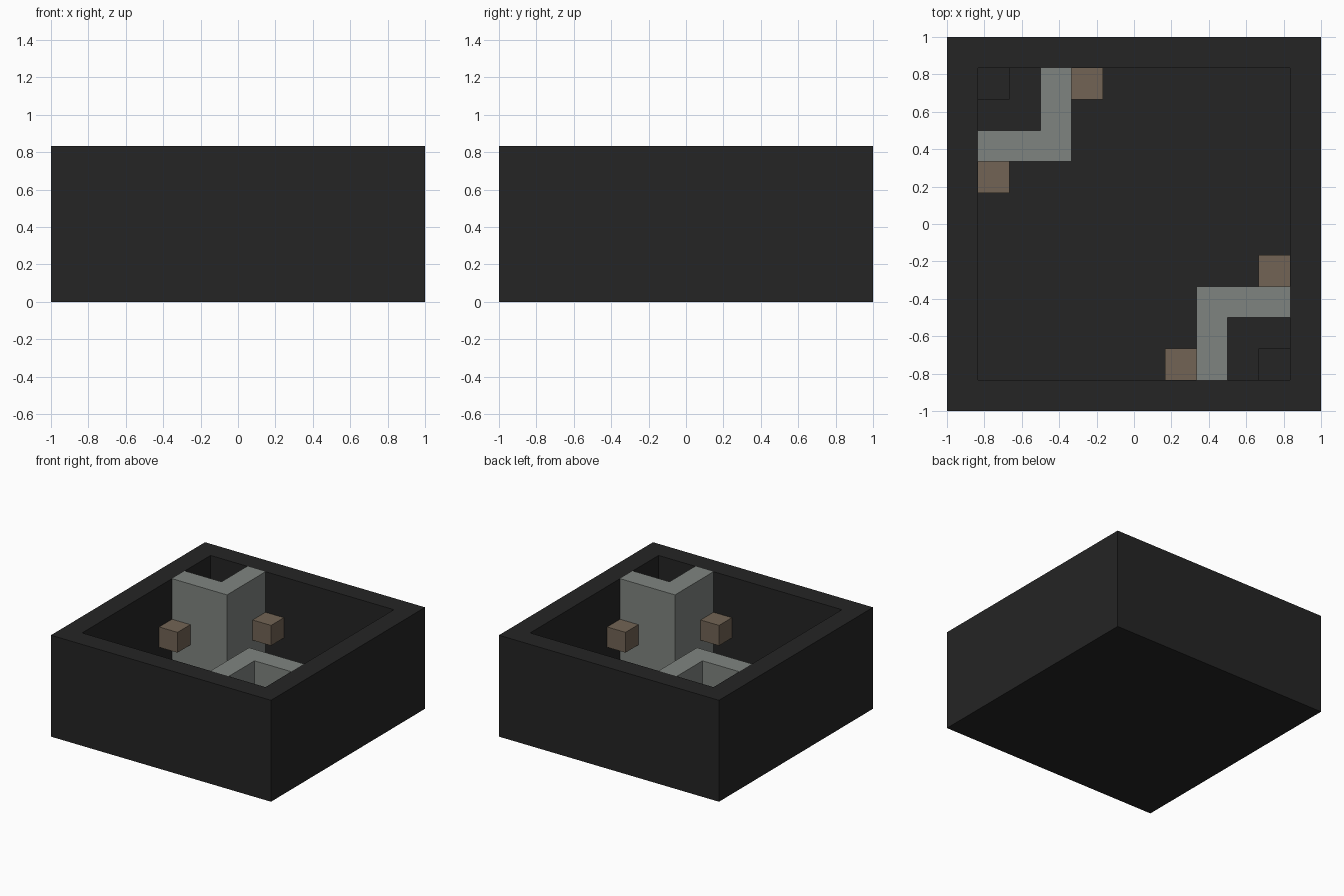
import bpy
import bmesh

U = 1 / 6  # one block of the model

start = bpy.data.objects.get("Cube")
if start:
    bpy.data.objects.remove(start, do_unlink=True)


def make_material(name, rgb):
    mat = bpy.data.materials.new(name)
    mat.use_nodes = True
    colour = (*rgb, 1)
    mat.diffuse_color = colour
    bsdf = next(n for n in mat.node_tree.nodes if n.type == "BSDF_PRINCIPLED")
    bsdf.inputs["Base Color"].default_value = colour
    return mat


charcoal = make_material("charcoal", (0.018, 0.018, 0.018))
stone = make_material("grey stone", (0.212, 0.231, 0.216))
wood = make_material("brown wood", (0.168, 0.127, 0.089))


def finish(name, bm, mat):
    bmesh.ops.recalc_face_normals(bm, faces=bm.faces)
    mesh = bpy.data.meshes.new(name)
    bm.to_mesh(mesh)
    bm.free()
    mesh.materials.append(mat)
    obj = bpy.data.objects.new(name, mesh)
    bpy.context.collection.objects.link(obj)
    return obj


def prism(name, outline, bottom, top, mat, turn=1):
    """Extrude an outline in block units; turn=-1 gives the half-turn copy."""
    bm = bmesh.new()
    verts = [bm.verts.new((x * U * turn, y * U * turn, bottom * U)) for x, y in outline]
    face = bm.faces.new(verts)
    grown = bmesh.ops.extrude_face_region(bm, geom=[face])
    moved = [v for v in grown["geom"] if isinstance(v, bmesh.types.BMVert)]
    bmesh.ops.translate(bm, verts=moved, vec=(0, 0, (top - bottom) * U))
    # close the underside if the extrusion left it open
    bmesh.ops.holes_fill(bm, edges=[e for e in bm.edges if e.is_boundary])
    return finish(name, bm, mat)


def block(name, x, y, bottom, mat, turn):
    outline = [(x, y), (x + 1, y), (x + 1, y + 1), (x, y + 1)]
    return prism(name, outline, bottom, bottom + 1, mat, turn)


# Open box: inset the top of a block and push it down to the floor
bm = bmesh.new()
bmesh.ops.create_cube(bm, size=2)
for v in bm.verts:
    v.co.z = 5 * U if v.co.z > 0 else 0
lid = max(bm.faces, key=lambda f: f.calc_center_median().z)
bmesh.ops.inset_region(bm, faces=[lid], thickness=U, use_even_offset=True)
well = bmesh.ops.extrude_discrete_faces(bm, faces=[lid])["faces"][0]
bmesh.ops.translate(bm, verts=well.verts, vec=(0, 0, -4 * U))
finish("open_box", bm, charcoal)

# Corner screens, wall blocks and corner steps, repeated by a half turn
screen = [(-5, 2), (-2, 2), (-2, 5), (-3, 5), (-3, 3), (-5, 3)]
for side, turn in (("back", 1), ("front", -1)):
    prism(side + "_corner_screen", screen, 1, 5, stone, turn)
    block(side + "_side_wall_block", -5, 1, 2, wood, turn)
    block(side + "_end_wall_block", -2, 4, 2, wood, turn)
    block(side + "_corner_step", -5, 4, 1, charcoal, turn)
